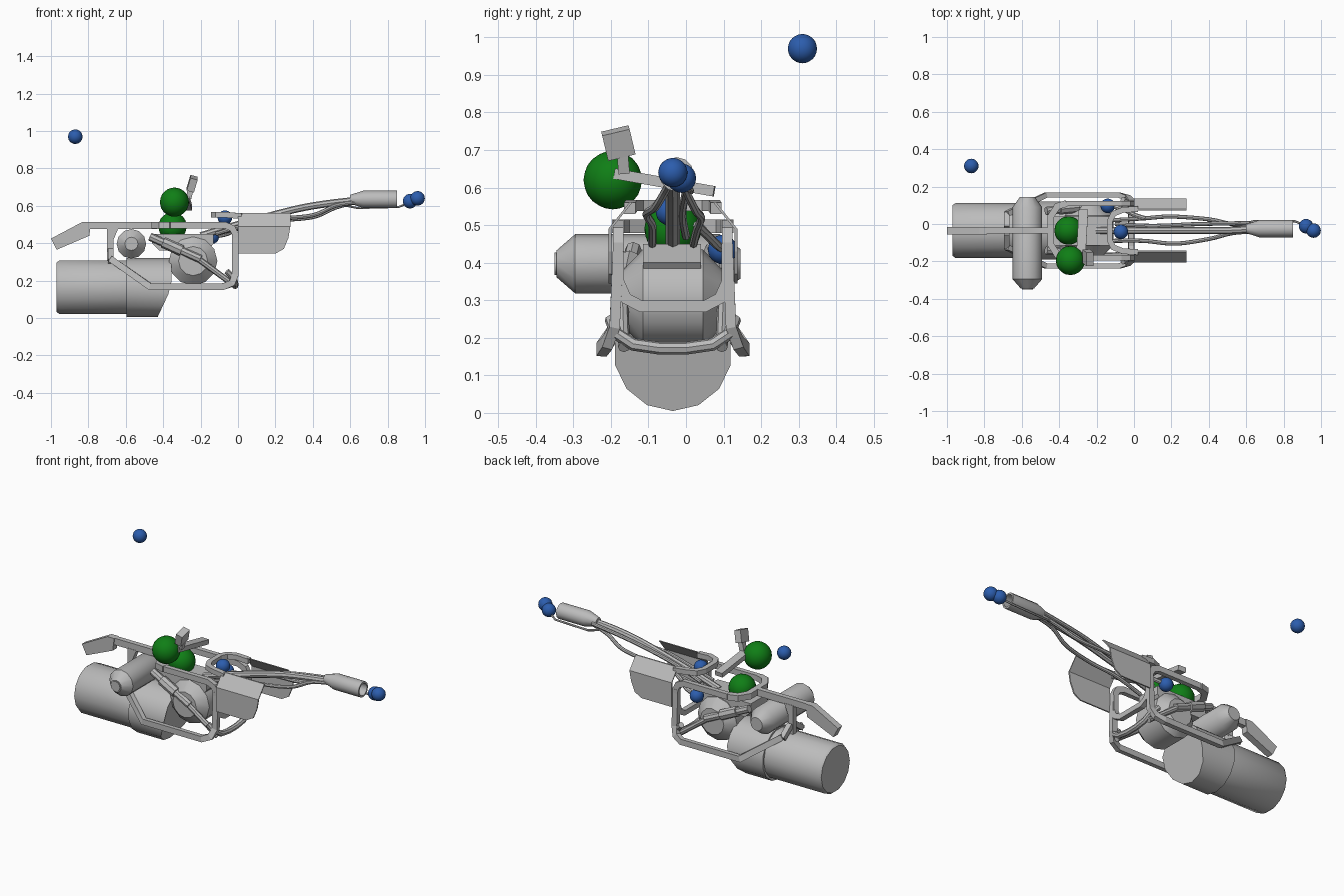
import bpy, bmesh, math
from mathutils import Vector, Matrix

if "Cube" in bpy.data.objects:
    bpy.data.objects.remove(bpy.data.objects["Cube"])

CY = -0.035  # mirror plane of the body


def material(name, rgb):
    m = bpy.data.materials.new(name)
    m.diffuse_color = (*rgb, 1)
    m.use_nodes = True
    m.node_tree.nodes["Principled BSDF"].inputs["Base Color"].default_value = m.diffuse_color
    return m


GREY = material("grey metal", (0.50, 0.50, 0.50))
BLUE = material("blue marker", (0.025, 0.11, 0.42))
GREEN = material("green marker", (0.005, 0.21, 0.008))


def finish(name, bm, mat=GREY, angle=40):
    bmesh.ops.recalc_face_normals(bm, faces=bm.faces[:])
    me = bpy.data.meshes.new(name)
    bm.to_mesh(me)
    bm.free()
    ob = bpy.data.objects.new(name, me)
    bpy.context.collection.objects.link(ob)
    me.materials.append(mat)
    if angle:
        bpy.ops.object.select_all(action='DESELECT')
        ob.select_set(True)
        bpy.context.view_layer.objects.active = ob
        bpy.ops.object.shade_smooth_by_angle(angle=math.radians(angle))
    return ob


def skin(bm, rings):
    """Join rings of points into a capped tube."""
    rows = [[bm.verts.new(p) for p in r] for r in rings]
    n = len(rows[0])
    for a, b in zip(rows, rows[1:]):
        for i in range(n):
            bm.faces.new((a[i], a[(i + 1) % n], b[(i + 1) % n], b[i]))
    bm.faces.new(rows[0])
    bm.faces.new(rows[-1])


def sweep(name, pts, w, h=None, sides=4, ref=(0, 1, 0), radii=None):
    """Sweep a box (sides=4) or round section along a path."""
    h = h or w
    pts = [Vector(p) for p in pts]
    rings = []
    for i, p in enumerate(pts):
        a = (p - pts[i - 1]).normalized() if i else None
        b = (pts[i + 1] - p).normalized() if i < len(pts) - 1 else None
        t = ((a or b) + (b or a)).normalized()
        miter = 1 / max(0.6, t.dot(a or b))
        u = Vector(ref)
        u = (u - t * u.dot(t)).normalized()
        v = t.cross(u)
        s = radii[i] if radii else 1
        if sides == 4:
            sec = [(w / 2, h / 2), (-w / 2, h / 2), (-w / 2, -h / 2), (w / 2, -h / 2)]
        else:
            sec = [(w * math.cos(k * math.tau / sides), h * math.sin(k * math.tau / sides))
                   for k in range(sides)]
        rings.append([p + u * x * s + v * y * s * (miter if sides == 4 else 1) for x, y in sec])
    bm = bmesh.new()
    skin(bm, rings)
    return finish(name, bm, angle=0 if sides == 4 else 40)


def flip(pts):
    return [(x, 2 * CY - y, z) for x, y, z in pts]


def pair(name, pts, *args, **kw):
    sweep(name + "_right", pts, *args, **kw)
    sweep(name + "_left", flip(pts), *args, **kw)


def across(name, half, *args, **kw):
    """Path given on one side, continued to its mirror image."""
    sweep(name, half + flip(half)[::-1], *args, **kw)


def plate(name, outline, y0, y1):
    bm = bmesh.new()
    skin(bm, [[(x, y, z) for x, z in outline] for y in (y0, y1)])
    return finish(name, bm, angle=0)


def ball(name, co, r, mat, sub=3):
    bm = bmesh.new()
    bmesh.ops.create_icosphere(bm, subdivisions=sub, radius=r, matrix=Matrix.Translation(co))
    finish(name, bm, mat)


def smooth(pts, steps=6):
    """Catmull-Rom refinement for hoses."""
    p = [Vector(q) for q in pts]
    p = [p[0]] + p + [p[-1]]
    out = []
    for i in range(1, len(p) - 2):
        a, b, c, d = p[i - 1:i + 3]
        for k in range(steps):
            t = k / steps
            out.append(0.5 * (2 * b + (c - a) * t + (2 * a - 5 * b + 4 * c - d) * t * t
                              + (3 * b - a - 3 * c + d) * t ** 3))
    return out + [p[-2]]


# main fuel tank and its wider, slanted collar
sweep("tank", [(-0.97, CY, 0.165), (-0.955, CY, 0.165), (-0.59, CY, 0.165)], 0.146,
      sides=14, radii=[0.93, 1, 1])
bm = bmesh.new()
N = 14
ring = [(CY + 0.158 * math.sin(k * math.tau / N), 0.163 - 0.158 * math.cos(k * math.tau / N))
        for k in range(N)]
skin(bm, [[(-0.595, y, z) for y, z in ring],
          [(-0.43 + 0.075 * min(1, (z - 0.005) / 0.16), y, z) for y, z in ring]])
finish("tank_collar", bm)

# small cross canister
sweep("canister", [(-0.57, y, 0.397) for y in (-0.345, -0.295, 0.09, 0.145)], 0.079,
      sides=12, ref=(0, 0, 1), radii=[0.45, 1, 1, 0.5])
sweep("canister_cap", [(-0.57, -0.35, 0.397), (-0.57, -0.34, 0.397)], 0.03, sides=12, ref=(0, 0, 1))

# central drum with chamfered ends
sweep("drum", [(-0.24, y, 0.305) for y in (-0.165, -0.115, 0.045, 0.095)], 0.13,
      sides=12, ref=(0, 0, 1), radii=[0.6, 1, 1, 0.6])
plate("receiver_block", [(-0.46, 0.40), (-0.42, 0.36), (-0.16, 0.36), (-0.13, 0.40),
                         (-0.13, 0.45), (-0.46, 0.45)], -0.115, 0.04)

# rods clamped along the drum
pair("upper_rod", [(-0.47, -0.14, 0.435), (-0.20, -0.17, 0.315)], 0.022, sides=8)
pair("lower_rod", [(-0.21, -0.17, 0.315), (-0.02, -0.165, 0.175)], 0.016, sides=8)
pair("rod_clamp", [(-0.40, -0.15, 0.405), (-0.30, -0.16, 0.36)], 0.03, sides=8)

# side frame loops, flared at the bottom
pair("side_frame", [(-0.36, -0.18, 0.497), (-0.07, -0.18, 0.497), (-0.03, -0.18, 0.48),
                    (-0.015, -0.18, 0.45), (-0.015, -0.19, 0.23), (-0.035, -0.21, 0.185),
                    (-0.08, -0.225, 0.168), (-0.47, -0.225, 0.168), (-0.68, -0.125, 0.315)],
     0.028, 0.034)
pair("rear_post", [(-0.68, -0.125, 0.305), (-0.68, -0.05, 0.36)], 0.03, ref=(1, 0, 0))
across("frame_rear_bar", [(-0.36, -0.18, 0.497), (-0.41, -0.165, 0.497),
                          (-0.445, -0.11, 0.497)], 0.035, ref=(0, 0, 1))
across("frame_front_hoop", [(-0.015, -0.18, 0.45), (-0.015, -0.18, 0.35), (-0.015, -0.16, 0.305),
                            (-0.015, -0.12, 0.284)], 0.03, ref=(1, 0, 0))
across("lower_bumper", [(-0.06, -0.20, 0.25), (-0.02, -0.185, 0.21), (-0.015, -0.14, 0.182),
                        (-0.015, -0.07, 0.172)], 0.017, sides=8, ref=(1, 0, 0.1))

# spine bar, rear drop and shoulder rest
plate("spine", [(-0.83, 0.475), (-0.43, 0.475), (-0.43, 0.515), (-0.83, 0.515)], -0.05, -0.02)
plate("rear_drop", [(-0.70, 0.30), (-0.665, 0.30), (-0.665, 0.42), (-0.64, 0.48), (-0.70, 0.48)],
      -0.052, -0.018)
plate("shoulder_rest", [(-1.0, 0.425), (-0.97, 0.365), (-0.795, 0.44), (-0.785, 0.515),
                        (-0.83, 0.515)], -0.055, -0.015)

# curved side shields at the front
outline = [(0.20, 0.345), (0.245, 0.37), (0.27, 0.43), (0.28, 0.50), (0.28, 0.562)]
for side, s in (("right", -1), ("left", 1)):
    bm = bmesh.new()
    prof = lambda z, o: CY + s * (0.168 + o - max(0, z - 0.49) * 0.8)
    zs = [0.345, 0.37, 0.43, 0.49, 0.562]
    xs = [0.20, 0.245, 0.27, 0.28, 0.28]
    for x0, rows in ((0.0, list(zip(xs, zs))),):
        skin(bm, [[(x0, prof(z, -0.004), z), (x1, prof(z, -0.004), z),
                   (x1, prof(z, 0.004), z), (x0, prof(z, 0.004), z)] for x1, z in rows])
    finish("shield_" + side, bm, angle=0)

# hoop joining the shields behind the barrel
across("shield_hoop", [(0.02, -0.15, 0.545), (-0.06, -0.145, 0.552), (-0.11, -0.125, 0.552),
                       (-0.13, -0.085, 0.552)], 0.03, 0.03, ref=(0, 0, 1))

# lance, nozzle and hoses
sweep("lance", smooth([(-0.20, CY, 0.44), (0.0, CY, 0.50), (0.30, CY, 0.58), (0.48, CY, 0.612),
                       (0.64, -0.027, 0.63)], 4), 0.019, sides=8)
bm = bmesh.new()
N = 12
skin(bm, [[(x, -0.025 + r * math.cos(k * math.tau / N), 0.635 + r * math.sin(k * math.tau / N))
           for k in range(N)]
          for x, r in ((0.60, 0.024), (0.67, 0.046), (0.85, 0.046), (0.85, 0.036), (0.70, 0.036))])
finish("nozzle", bm)
hoses = [[(-0.12, 0.02, 0.45), (0.05, 0.03, 0.49), (0.20, 0.04, 0.52), (0.40, 0.025, 0.54),
          (0.52, 0.0, 0.59), (0.63, -0.01, 0.62)],
         [(-0.12, -0.09, 0.45), (0.05, -0.09, 0.50), (0.22, -0.105, 0.53), (0.40, -0.08, 0.55),
          (0.52, -0.05, 0.60), (0.63, -0.04, 0.62)],
         [(-0.10, 0.0, 0.47), (0.10, -0.01, 0.53), (0.35, 0.0, 0.59), (0.62, 0.005, 0.63)]]
for i, h in enumerate(hoses):
    sweep(f"hose_{i + 1}", smooth(h), 0.011, sides=8)
sweep("side_hose", smooth([(-0.14, 0.10, 0.435), (-0.06, 0.08, 0.45), (0.0, 0.05, 0.48),
                           (0.06, 0.03, 0.50)]), 0.012, sides=8)
sweep("igniter_wire", [(0.58, 0.0, 0.60), (0.64, 0.015, 0.588), (0.86, 0.015, 0.594),
                       (0.92, -0.01, 0.62)], 0.006, sides=6)

# top grip with its angled head
sweep("top_grip", [(-0.285, -0.19, 0.637), (-0.27, 0.075, 0.59)], 0.05, 0.028, ref=(1, 0, 0))
sweep("grip_stem", [(-0.265, -0.165, 0.64), (-0.25, -0.17, 0.70)], 0.03, ref=(1, 0, 0))
sweep("grip_head", [(-0.255, -0.172, 0.685), (-0.235, -0.188, 0.752)], 0.04, 0.075, ref=(1, 0, 0))

# round markers
ball("grip_ball_upper", (-0.34, -0.195, 0.62), 0.078, GREEN)
ball("grip_ball_lower", (-0.35, -0.035, 0.49), 0.076, GREEN)
for i, co in enumerate([(-0.87, 0.31, 0.97), (0.92, -0.012, 0.625), (0.96, -0.035, 0.64),
                        (-0.07, -0.042, 0.537), (-0.14, 0.097, 0.435)]):
    ball(f"marker_ball_{i + 1}", co, 0.039, BLUE)
